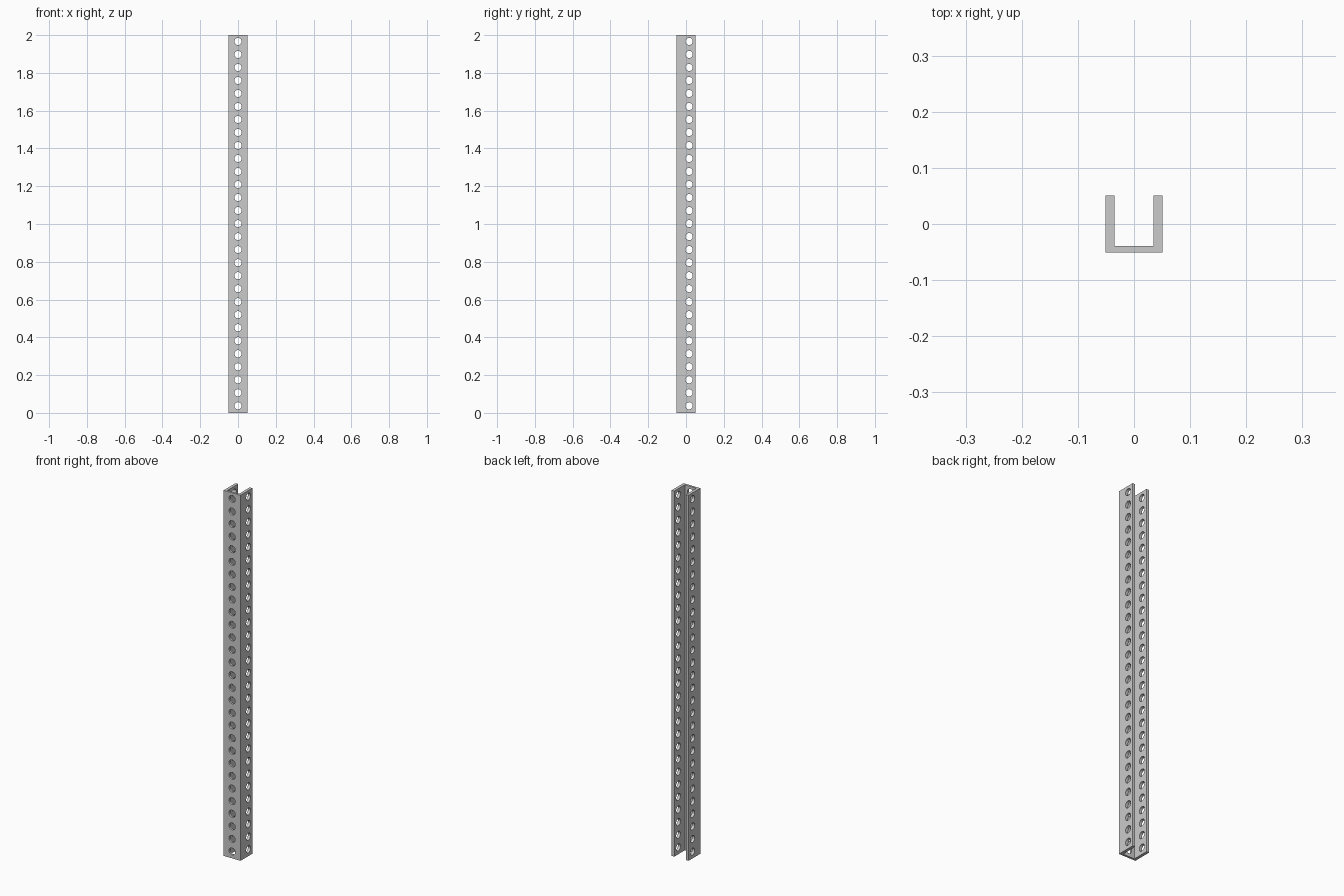
import bpy, bmesh
from math import pi
from mathutils import Matrix

if "Cube" in bpy.data.objects:
    bpy.data.objects.remove(bpy.data.objects["Cube"])

HEIGHT, HALF = 2.0, 0.051
INNER_X, INNER_Y = 0.035, -0.0395
HOLES, FIRST, PITCH, RADIUS = 29, 0.0375, 0.0689, 0.019


def make_object(name, bm):
    bmesh.ops.recalc_face_normals(bm, faces=bm.faces)
    mesh = bpy.data.meshes.new(name)
    bm.to_mesh(mesh)
    bm.free()
    obj = bpy.data.objects.new(name, mesh)
    bpy.context.collection.objects.link(obj)
    return obj


# U-shaped channel, open at the back
profile = [(-HALF, -HALF), (HALF, -HALF), (HALF, HALF), (INNER_X, HALF),
           (INNER_X, INNER_Y), (-INNER_X, INNER_Y), (-INNER_X, HALF), (-HALF, HALF)]
bm = bmesh.new()
base = bm.faces.new([bm.verts.new((x, y, 0)) for x, y in profile])
extruded = bmesh.ops.extrude_face_region(bm, geom=[base], use_keep_orig=True)
top = [v for v in extruded["geom"] if isinstance(v, bmesh.types.BMVert)]
bmesh.ops.translate(bm, verts=top, vec=(0, 0, HEIGHT))
channel = make_object("channel_post", bm)

# Cutters: web holes along y, flange holes along x through both sides
bm = bmesh.new()


def add_cutter(location, axis, depth):
    matrix = Matrix.Translation(location) @ Matrix.Rotation(pi / 2, 4, axis)
    bmesh.ops.create_cone(bm, cap_ends=True, segments=32, radius1=RADIUS,
                          radius2=RADIUS, depth=depth, matrix=matrix)


for i in range(HOLES):
    z = FIRST + i * PITCH
    add_cutter((0, -0.046, z), 'X', 0.03)
    for side in (-1, 1):
        add_cutter((side * 0.043, 0.0165, z), 'Y', 0.03)
cutter = make_object("hole_cutter", bm)
cutter.hide_render = True

# Punch the holes
mod = channel.modifiers.new("holes", 'BOOLEAN')
mod.operation = 'DIFFERENCE'
mod.solver = 'EXACT'
mod.object = cutter
bpy.context.view_layer.objects.active = channel
channel.select_set(True)
bpy.ops.object.modifier_apply(modifier=mod.name)
bpy.data.objects.remove(cutter, do_unlink=True)

# Smooth hole walls, crisp edges
bpy.ops.object.shade_smooth_by_angle(angle=pi / 6)
